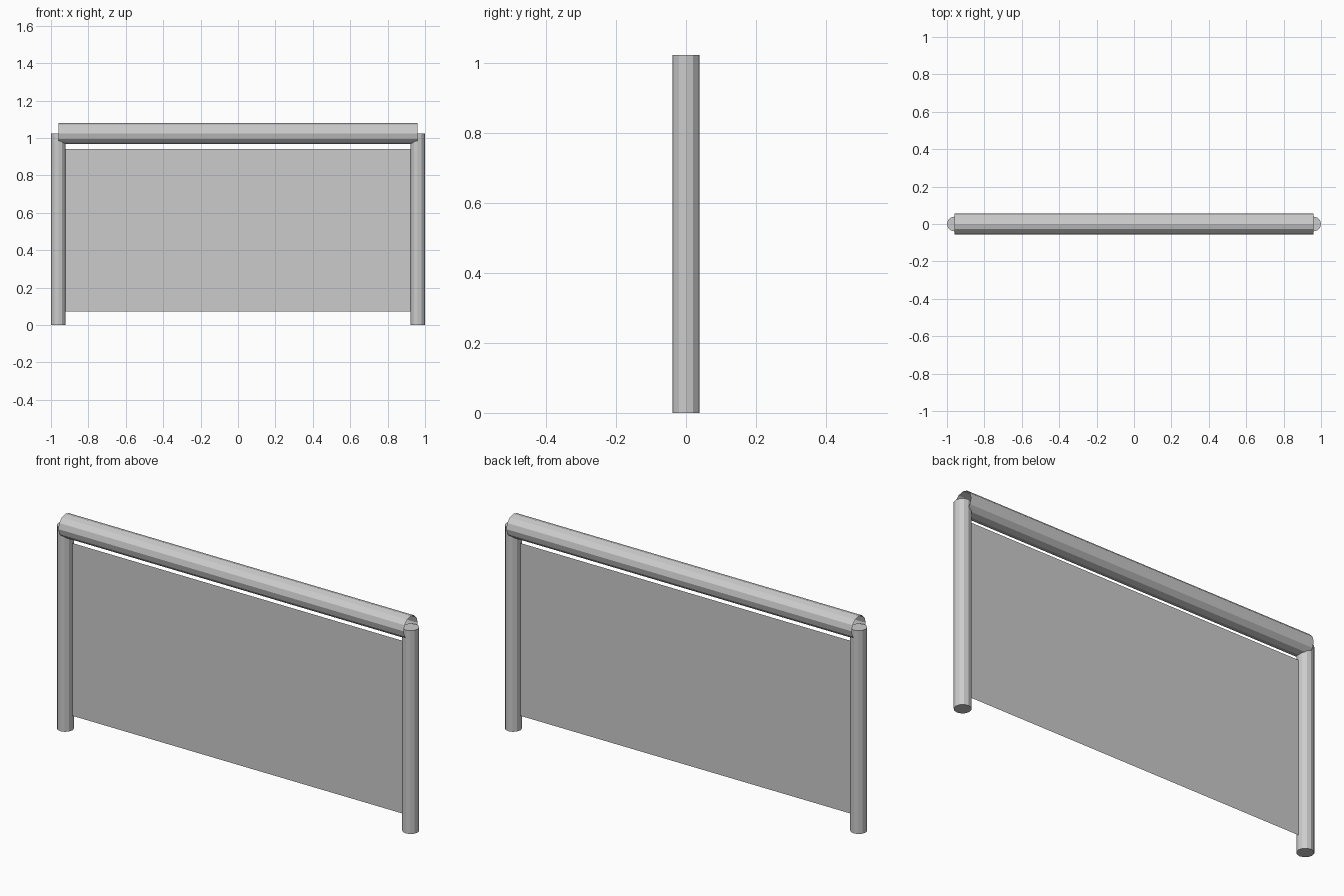
import bpy
from math import pi

if "Cube" in bpy.data.objects:
    bpy.data.objects.remove(bpy.data.objects["Cube"])

POST_R, POST_X, TOP_Z = 0.039, 0.961, 1.023
RAIL_R = 0.056


def tube(name, radius, length, location, rotation=(0, 0, 0), fill='NGON'):
    bpy.ops.mesh.primitive_cylinder_add(vertices=12, radius=radius, depth=length,
                                        end_fill_type=fill, location=location,
                                        rotation=rotation)
    bpy.context.object.name = name


# Upright posts, capped
for side, sx in (("left", -1), ("right", 1)):
    tube(side + "_post", POST_R, TOP_Z, (sx * POST_X, 0, TOP_Z / 2))

# Open-ended top rail, centred on the post tops
tube("top_rail", RAIL_R, 2 * POST_X, (0, 0, TOP_Z), (0, pi / 2, 0), 'NOTHING')

# Thin single-sheet panel between the posts
x, z0, z1 = POST_X - POST_R + 0.005, 0.073, 0.942
mesh = bpy.data.meshes.new("panel")
mesh.from_pydata([(-x, 0, z0), (x, 0, z0), (x, 0, z1), (-x, 0, z1)], [], [(0, 1, 2, 3)])
bpy.context.collection.objects.link(bpy.data.objects.new("panel", mesh))
